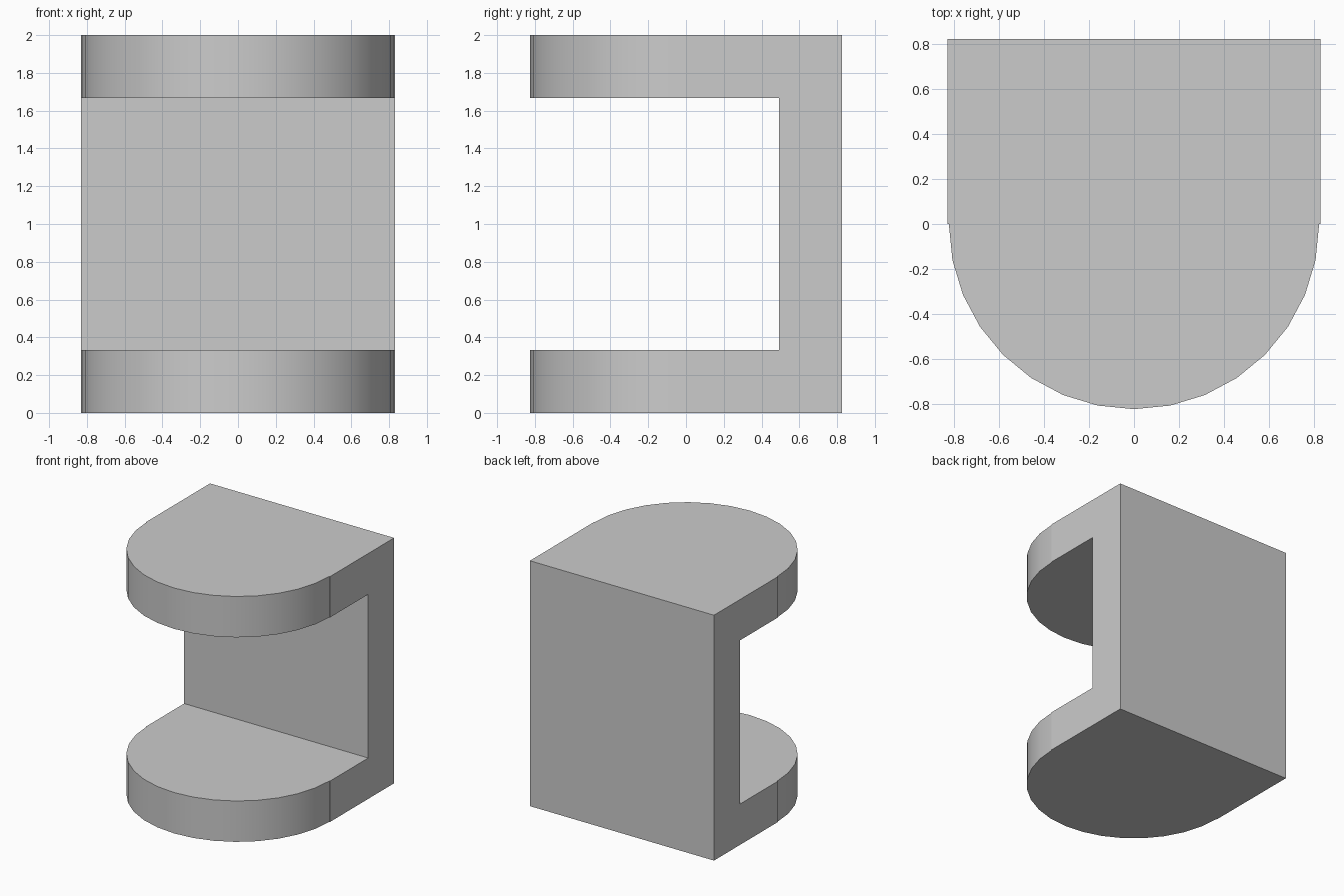
import bpy, bmesh
from math import sin, cos, pi

if "Cube" in bpy.data.objects:
    bpy.data.objects.remove(bpy.data.objects["Cube"])

HALF_W = 0.83     # half width of the block parts
HALF_D = 0.825    # half depth, also the radius of the rounded front
THICK = 0.333     # plate and wall thickness
HEIGHT = 2.0


def prism(name, outline, z0, z1):
    """Extrude an anticlockwise xy outline from z0 to z1."""
    bm = bmesh.new()
    base = bm.faces.new([bm.verts.new((x, y, z0)) for x, y in outline])
    top = bmesh.ops.extrude_face_region(bm, geom=[base], use_keep_orig=True)["geom"]
    verts = [v for v in top if isinstance(v, bmesh.types.BMVert)]
    bmesh.ops.translate(bm, verts=verts, vec=(0, 0, z1 - z0))
    bmesh.ops.recalc_face_normals(bm, faces=bm.faces)
    mesh = bpy.data.meshes.new(name)
    bm.to_mesh(mesh)
    bm.free()
    ob = bpy.data.objects.new(name, mesh)
    bpy.context.collection.objects.link(ob)
    bpy.ops.object.select_all(action='DESELECT')
    ob.select_set(True)
    bpy.context.view_layer.objects.active = ob
    bpy.ops.object.shade_smooth_by_angle(angle=pi / 6)
    return ob


def rect(y0, y1):
    return [(-HALF_W, y0), (HALF_W, y0), (HALF_W, y1), (-HALF_W, y1)]


# Half of a 32-sided disc, bulging to the front
half_disc = [(HALF_D * cos(pi + pi * i / 16), HALF_D * sin(pi + pi * i / 16))
             for i in range(17)]

# Lower and upper plates: square back block plus rounded front
for label, z in (("lower", 0.0), ("upper", HEIGHT - THICK)):
    prism(label + "_back_block", rect(0, HALF_D), z, z + THICK)
    prism(label + "_round_front", half_disc, z, z + THICK)

# Upright wall joining the plates at the back
prism("back_wall", rect(HALF_D - THICK, HALF_D), THICK, HEIGHT - THICK)
